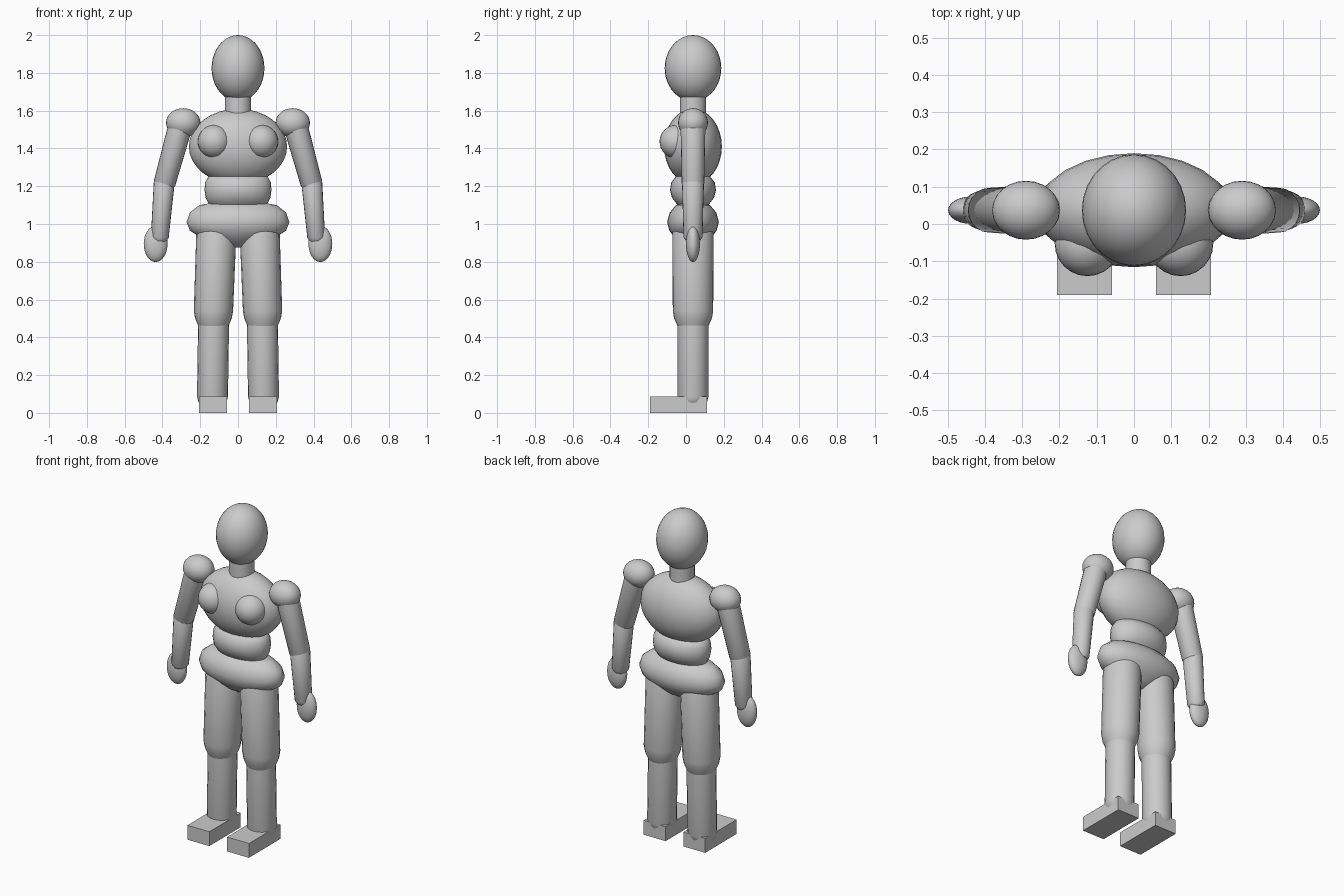
import bpy, bmesh
from math import cos, sin, tau, radians

if "Cube" in bpy.data.objects:
    bpy.data.objects.remove(bpy.data.objects["Cube"])

Y = 0.037  # body centre line in depth


def finish(bm, name):
    bmesh.ops.recalc_face_normals(bm, faces=bm.faces)
    mesh = bpy.data.meshes.new(name)
    bm.to_mesh(mesh)
    bm.free()
    obj = bpy.data.objects.new(name, mesh)
    bpy.context.collection.objects.link(obj)
    bpy.ops.object.select_all(action='DESELECT')
    obj.select_set(True)
    bpy.context.view_layer.objects.active = obj
    bpy.ops.object.shade_smooth_by_angle(angle=radians(50))
    return obj


def ball(name, loc, radii, seg=24, rings=16):
    bm = bmesh.new()
    bmesh.ops.create_uvsphere(bm, u_segments=seg, v_segments=rings, radius=1)
    bmesh.ops.scale(bm, vec=radii, verts=bm.verts)
    bmesh.ops.translate(bm, vec=loc, verts=bm.verts)
    return finish(bm, name)


def loft(name, rings, tilt=0, seg=20):
    """Stack of elliptical rings (x, z, rx, ry); tilt leans each ring."""
    bm = bmesh.new()
    loops = []
    for x, z, rx, ry in rings:
        loops.append([bm.verts.new((x + rx * cos(tau * i / seg),
                                    Y + ry * sin(tau * i / seg),
                                    z + tilt * rx * cos(tau * i / seg)))
                      for i in range(seg)])
    for a, b in zip(loops, loops[1:]):
        for i in range(seg):
            j = (i + 1) % seg
            bm.faces.new((a[i], a[j], b[j], b[i]))
    bm.faces.new(loops[0])
    bm.faces.new(loops[-1])
    return finish(bm, name)


def limb(name, s, rings, tilt=0):
    return loft(name, [(s * x, z, rx, ry) for x, z, rx, ry in rings], s * tilt)


# Head and neck
head = ball("head", (0, Y, 1.825), (0.14, 0.15, 0.175), 28, 18)
loft("neck", [(0, 1.55, 0.07, 0.07), (0, 1.71, 0.07, 0.07)])

# Torso
ball("chest", (0, Y, 1.41), (0.26, 0.153, 0.2), 24, 16)
loft("waist", [(0, 1.085, 0.12, 0.06), (0, 1.105, 0.155, 0.085),
               (0, 1.14, 0.172, 0.112), (0, 1.18, 0.177, 0.122),
               (0, 1.22, 0.174, 0.115), (0, 1.25, 0.158, 0.092),
               (0, 1.265, 0.12, 0.06)], seg=28)
loft("pelvis", [(0, 1.115, 0.12, 0.05), (0, 1.1, 0.205, 0.09),
                (0, 1.06, 0.255, 0.124), (0, 1.01, 0.272, 0.137),
                (0, 0.965, 0.255, 0.125), (0, 0.93, 0.2, 0.1),
                (0, 0.9, 0.1, 0.07), (0, 0.875, 0.03, 0.03)], seg=28)

for s, side in ((-1, "right"), (1, "left")):
    ball(side + "_breast", (s * 0.125, -0.052, 1.436), (0.088, 0.088, 0.088))

    # Arm
    ball(side + "_shoulder", (s * 0.29, Y, 1.536), (0.091, 0.079, 0.077))
    limb(side + "_upper_arm", s,
         [(0.302, 1.53, 0.062, 0.066), (0.389, 1.215, 0.056, 0.06),
          (0.393, 1.19, 0.04, 0.042)], 0.28)
    limb(side + "_forearm", s,
         [(0.388, 1.25, 0.04, 0.042), (0.391, 1.215, 0.055, 0.058),
          (0.414, 0.93, 0.047, 0.05), (0.416, 0.91, 0.035, 0.037)], 0.08)
    ball(side + "_hand", (s * 0.436, Y, 0.895), (0.063, 0.037, 0.096))

    # Leg
    limb(side + "_thigh", s,
         [(0.112, 1.0, 0.09, 0.09), (0.115, 0.95, 0.106, 0.109),
          (0.13, 0.54, 0.104, 0.107), (0.13, 0.5, 0.097, 0.1),
          (0.13, 0.46, 0.08, 0.082)])
    limb(side + "_shin", s,
         [(0.129, 0.5, 0.082, 0.082), (0.135, 0.085, 0.082, 0.082),
          (0.135, 0.055, 0.074, 0.074), (0.135, 0.03, 0.05, 0.05)])

    # Foot block
    bm = bmesh.new()
    bmesh.ops.create_cube(bm, size=1)
    bmesh.ops.scale(bm, vec=(0.147, 0.301, 0.087), verts=bm.verts)
    bmesh.ops.translate(bm, vec=(s * 0.133, -0.0395, 0.0435), verts=bm.verts)
    finish(bm, side + "_foot")
